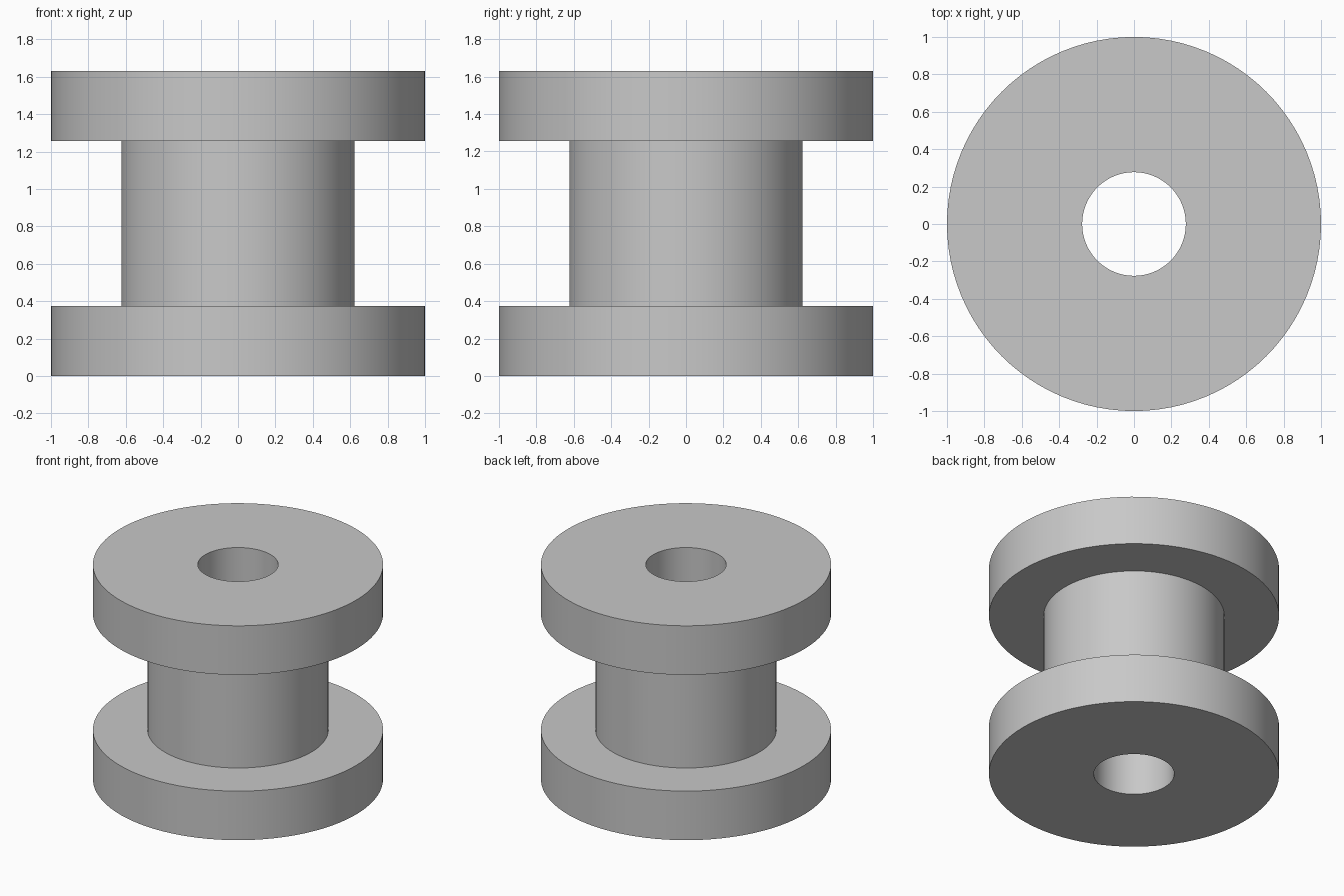
import bpy
import bmesh
from math import tau

if "Cube" in bpy.data.objects:
    bpy.data.objects.remove(bpy.data.objects["Cube"], do_unlink=True)

SIDES = 96
RIM, CORE, BORE = 1.0, 0.623, 0.277
HEIGHT, FLANGE = 1.63, 0.373

# Plain grey material
grey = bpy.data.materials.new("plain grey")
grey.use_nodes = True
colour = (0.58, 0.58, 0.58, 1)
grey.diffuse_color = colour
grey.node_tree.nodes["Principled BSDF"].inputs["Base Color"].default_value = colour

# Closed half section: bore, lower flange, core, upper flange
section = [
    (BORE, 0), (RIM, 0), (RIM, FLANGE), (CORE, FLANGE),
    (CORE, HEIGHT - FLANGE), (RIM, HEIGHT - FLANGE), (RIM, HEIGHT), (BORE, HEIGHT),
]

# Revolve the section around the upright axis
bm = bmesh.new()
verts = [bm.verts.new((r, 0, z)) for r, z in section]
edges = [bm.edges.new((a, b)) for a, b in zip(verts, verts[1:] + verts[:1])]
bmesh.ops.spin(bm, geom=verts + edges, cent=(0, 0, 0), axis=(0, 0, 1),
               angle=tau, steps=SIDES, use_merge=False)
bmesh.ops.remove_doubles(bm, verts=bm.verts, dist=0.0001)
bmesh.ops.recalc_face_normals(bm, faces=bm.faces)

mesh = bpy.data.meshes.new("flanged_spool")
bm.to_mesh(mesh)
bm.free()
mesh.materials.append(grey)
spool = bpy.data.objects.new("flanged_spool", mesh)
bpy.context.collection.objects.link(spool)

# Smooth round walls with sharp rims
bpy.ops.object.select_all(action="DESELECT")
spool.select_set(True)
bpy.context.view_layer.objects.active = spool
bpy.ops.object.shade_smooth_by_angle()
